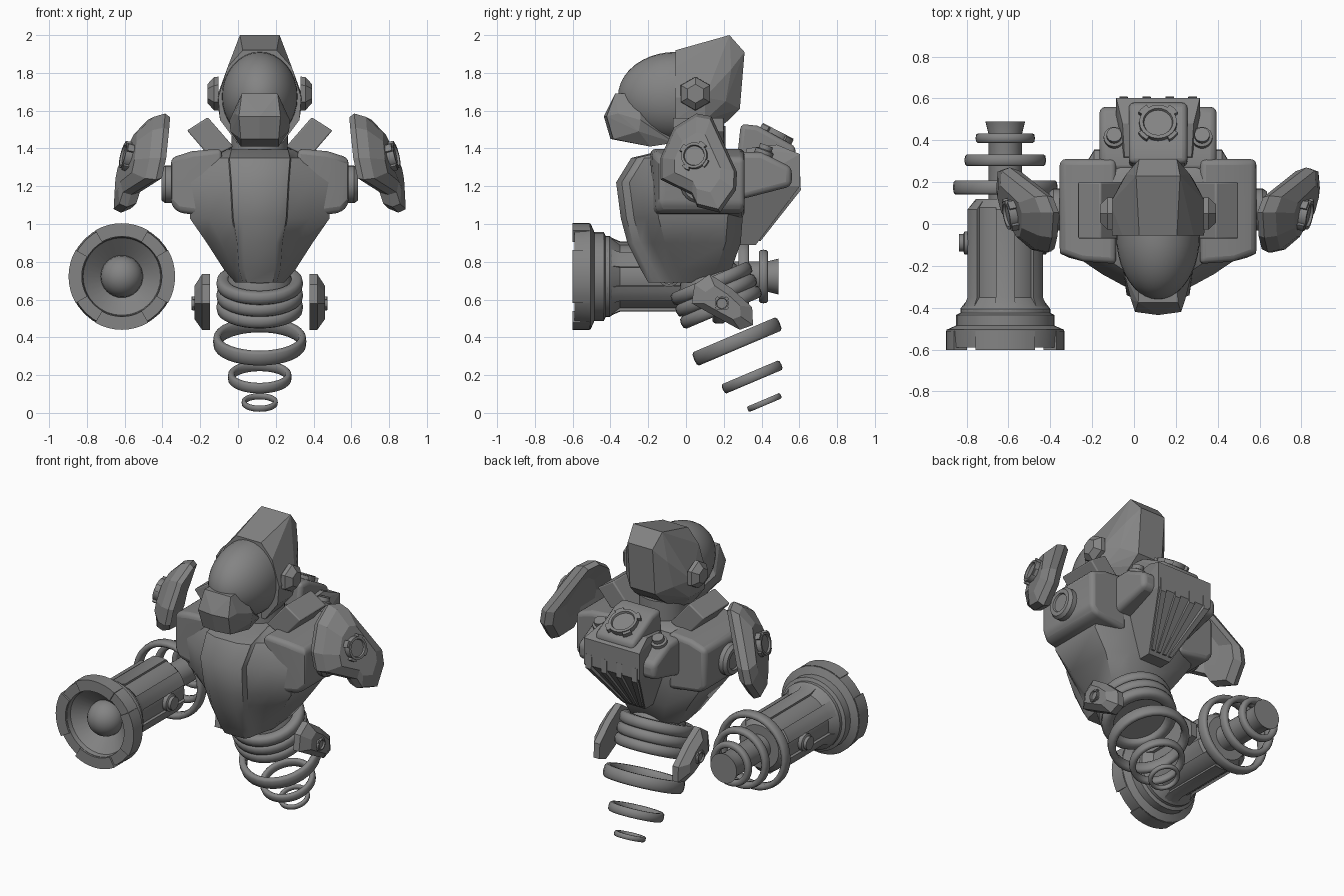
import bpy, bmesh, math
from mathutils import Vector

cube = bpy.data.objects.get("Cube")
if cube:
    bpy.data.objects.remove(cube)

CX = 0.115  # body centre line
GREY = (0.23, 0.23, 0.23, 1)
mat = bpy.data.materials.new("plain grey")
mat.use_nodes = True
mat.diffuse_color = GREY
mat.node_tree.nodes["Principled BSDF"].inputs["Base Color"].default_value = GREY


def finish(bm, name, smooth=35, bevel=0, x=CX):
    bmesh.ops.remove_doubles(bm, verts=bm.verts, dist=0.0005)
    bmesh.ops.recalc_face_normals(bm, faces=bm.faces)
    mesh = bpy.data.meshes.new(name)
    bm.to_mesh(mesh)
    bm.free()
    mesh.materials.append(mat)
    ob = bpy.data.objects.new(name, mesh)
    bpy.context.collection.objects.link(ob)
    ob.location.x = x
    if bevel:
        mod = ob.modifiers.new("rounding", 'BEVEL')
        mod.width, mod.segments, mod.limit_method = bevel, 3, 'ANGLE'
    if smooth:
        bpy.ops.object.select_all(action='DESELECT')
        ob.select_set(True)
        bpy.context.view_layer.objects.active = ob
        bpy.ops.object.shade_smooth_by_angle(angle=math.radians(smooth))


def hull(name, pts, both=False, s=1, **kw):
    """Convex armour block; both=True adds the mirrored points."""
    bm = bmesh.new()
    for x, y, z in pts:
        bm.verts.new((x * s, y, z))
        if both:
            bm.verts.new((-x, y, z))
    bmesh.ops.convex_hull(bm, input=bm.verts)
    bmesh.ops.delete(bm, geom=[v for v in bm.verts if not v.link_faces], context='VERTS')
    bmesh.ops.dissolve_limit(bm, angle_limit=0.03, verts=bm.verts, edges=bm.edges)
    finish(bm, name, **kw)


def loft(name, rings, **kw):
    """Skin between rings of equal point count, capped at both ends."""
    bm = bmesh.new()
    vs = [[bm.verts.new(p) for p in ring] for ring in rings]
    n = len(vs[0])
    for a, b in zip(vs, vs[1:]):
        for i in range(n):
            j = (i + 1) % n
            bm.faces.new((a[i], a[j], b[j], b[i]))
    bm.faces.new(vs[0])
    bm.faces.new(vs[-1])
    finish(bm, name, **kw)


def lathe(name, profile, loc, axis, seg=32, closed=False, sweep=None, scale=(1, 1, 1), **kw):
    """Turn (radius, height) points round an axis; sweep=(start, end) in degrees."""
    bm = bmesh.new()
    rot = Vector((0, 0, 1)).rotation_difference(Vector(axis).normalized()).to_matrix()
    a0, a1 = [math.radians(a) for a in (sweep or (0, 360))]
    count = seg + 1 if sweep else seg
    cols = []
    for i in range(count):
        a = a0 + (a1 - a0) * i / seg
        col = []
        for r, h in profile:
            p = rot @ Vector((r * math.cos(a), r * math.sin(a), h))
            col.append(bm.verts.new([p[k] * scale[k] + loc[k] for k in range(3)]))
        cols.append(col)
    n = len(profile)
    for i in range(seg):
        a, b = cols[i], cols[(i + 1) % count]
        for j in range(n if closed else n - 1):
            k = (j + 1) % n
            bm.faces.new((a[j], b[j], b[k], a[k]))
    if sweep:
        bm.faces.new(cols[0])
        bm.faces.new(cols[-1])
    elif not closed:
        for j in (0, -1):
            if profile[j][0] > 0.001:
                bm.faces.new([c[j] for c in cols])
    finish(bm, name, **kw)


def band(name, loc, axis, R, half_w, half_h, **kw):
    """Ring with a rounded tube section."""
    prof = []
    for i in range(10):
        c, s = math.cos(i * math.tau / 10), math.sin(i * math.tau / 10)
        prof.append((R - half_w + half_w * math.copysign(abs(c) ** 0.7, c),
                     half_h * math.copysign(abs(s) ** 0.7, s)))
    lathe(name, prof, loc, axis, closed=True, smooth=60, **kw)


def badge(name, loc, normal, r):
    """Round boss with a recessed centre and four lugs."""
    lathe(name, [(r, -0.02), (r, 0.02), (r * .8, 0.02), (r * .75, 0.008), (0, 0.008)],
          loc, normal, seg=20)
    lug = [(r * .95, -0.02), (r * 1.2, -0.02), (r * 1.2, 0.015), (r * .95, 0.015)]
    for i in range(4):
        lathe(name + "_lug", lug, loc, normal, seg=3, closed=True,
              sweep=(i * 90 + 30, i * 90 + 60))


# Head: faceted helmet, smooth visor, muzzle, neck
hull("helmet", [
    (.09, -.055, 1.92), (.17, -.055, 1.83), (.22, -.055, 1.67), (.21, -.055, 1.55),
    (.12, -.055, 1.43), (.16, .1, 1.84), (.228, .1, 1.67), (.21, .1, 1.55), (.11, .05, 1.42),
    (.105, .23, 2.0), (.09, .31, 1.91), (.15, .24, 1.82), (.09, .285, 1.61),
    (.17, .21, 1.65), (.1, .22, 1.545)], both=True, smooth=0)
dome = [(.2 * math.cos(t * math.pi / 20), .305 * math.sin(t * math.pi / 20)) for t in range(11)]
lathe("visor", [(.2, -.05)] + dome, (0, -.055, 1.675), (0, -1, 0), scale=(1, 1, 1.18), smooth=60)
hull("muzzle", [
    (.095, -.375, 1.69), (.09, -.25, 1.69), (.11, -.42, 1.57), (.13, -.36, 1.585),
    (.16, -.24, 1.55), (.155, -.25, 1.49), (.1, -.385, 1.45), (.1, -.19, 1.41),
    (.08, -.06, 1.43), (0, -.435, 1.57), (0, -.4, 1.45)], both=True, smooth=0)
lathe("neck", [(.15, 0), (.15, .2)], (0, .06, 1.32), (0, 0, 1))

# Torso: rings with a raised keel, narrowing to the waist
rings = []
for z, hw, k, j, yf, yb in [
        (.69, .13, .07, .09, -.2, .18), (.76, .19, .08, .11, -.24, .24),
        (.9, .28, .085, .12, -.31, .29), (1.03, .37, .085, .14, -.345, .3),
        (1.22, .37, .085, .15, -.37, .32), (1.35, .35, .08, .16, -.29, .3),
        (1.395, .27, .08, .15, -.1, .25)]:
    half = [(k, yf), (j, yf + .03), (j + .006, yf + .07), (max(j + .02, hw * .72), yf + .13),
            (hw, yf + .2), (hw, yb - .08), (hw * .6, yb)]
    rings.append([(x, y, z) for x, y in half] + [(-x, y, z) for x, y in reversed(half)])
loft("torso", rings, smooth=40)

# Backpack: sloped top box, wedge, ribs
hull("backpack_box", [(.14, .29, 1.53), (.14, .38, 1.52), (.14, .58, 1.41), (.14, .58, 1.3),
                      (.14, .26, 1.25)], both=True, bevel=.025)
hull("backpack_wedge", [(.16, .32, 1.4), (.17, .48, 1.42), (.2, .603, 1.37), (.2, .603, 1.2),
                        (.2, .3, 1.2), (.08, .27, .89), (.08, .37, .89)], both=True, smooth=0)
for top, low in ((.165, .065), (.055, .022)):
    for s in (1, -1):
        hull("backpack_rib", [(top + d, y, z) for d in (-.02, .02)
                              for y, z in ((.5, 1.25), (.604, 1.27), (.608, 1.18))]
             + [(low + d, y, .91) for d in (-.012, .012) for y in (.3, .395)], s=s, smooth=0)
badge("backpack_badge", (0, .48, 1.475), (0, .46, .89), .09)

# Side outlines (y, z) of the arm and hip plates
PAD = [(.055, 1.585), (.135, 1.57), (.27, 1.275), (.265, 1.18), (.18, 1.06),
       (.06, 1.09), (.03, 1.155), (-.135, 1.235), (-.135, 1.35), (-.065, 1.51)]
HIP = [(.125, .735), (.24, .66), (.35, .56), (.355, .465), (.285, .44),
       (.165, .505), (.03, .58), (.045, .68)]


def plate(name, outline, c, s, x0, layers, tilt=0, bend=0):
    """Armour plate from scaled copies of a side outline, curling in at top and front."""
    out = []
    for dx, k in layers:
        ring = []
        for y, z in outline:
            dy, dz = (y - c[0]) * k, (z - c[1]) * k
            curl = bend * (min(dy, 0) ** 2 * 1.6 + max(dz, 0) ** 2)
            ring.append((s * (x0 + dx + tilt * (dy - dz) - curl), c[0] + dy, c[1] + dz))
        out.append(ring)
    loft(name, out, smooth=0)


# Paired parts
for s, side in ((1, "left"), (-1, "right")):
    lathe(side + "_ear", [(.09, 0), (.088, .025), (.05, .06), (0, .06)],
          (s * .217, .05, 1.69), (s, 0, 0), seg=6, smooth=0)
    hull(side + "_collar", [(x, y, z) for x, z in ((.275, 1.565), (.385, 1.495), (.26, 1.35),
         (.14, 1.41)) for y in (-.07, .2)], s=s, bevel=.008)
    hull(side + "_shoulder", [(x, y, z) for x, z, front in ((.2, 1.4, -.19), (.36, 1.385, -.18),
         (.47, 1.35, -.14), (.47, 1.1, -.14), (.43, 1.06, -.16), (.2, 1.03, -.19))
         for y in (front, .31)], s=s, bevel=.06, smooth=60)
    lathe(side + "_arm_stub", [(.1, 0), (.1, .07), (.085, .09), (.06, .09), (.055, .08), (0, .08)],
          (s * .43, .07, 1.21), (s, 0, 0), seg=24)
    plate(side + "_pauldron", PAD, (.05, 1.33), s, .65,
          ((-.045, .5), (-.045, .92), (0, 1), (.045, .93), (.068, .6)), tilt=.21, bend=1.5)
    badge(side + "_pauldron_badge", (s * .706, .045, 1.36), (s, -.2, .24), .07)
    plate(side + "_hip_pad", HIP, (.19, .58), s, .275, ((-.012, 1), (.03, 1), (.07, .6)))
    badge(side + "_hip_badge", (s * .34, .19, .58), (s, 0, 0), .036)
    hull(side + "_pack_pod", [(x, y, z) for x in (.1, .28) for y, z in
         ((.25, 1.38), (.4, 1.38), (.56, 1.3), (.56, 1.2), (.25, 1.12))], s=s, bevel=.03, smooth=60)
    lathe(side + "_pack_knob", [(.05, -.03), (.05, .02), (.036, .025), (.036, .05), (0, .05)],
          (s * .21, .41, 1.37), (0, .35, .94), seg=20)

# Waist coils and floating rings below, all tilted the same way
TILT = (0, -.39, .92)
for y, z in ((.135, .685), (.16, .622), (.185, .56)):
    band("waist_coil", (0, y, z), TILT, .23, .035, .035)
lathe("waist_core", [(.17, 0), (.185, .13), (.15, .2)], (0, .185, .56), TILT)
for name, y, z, R, w, h in (("large_ring", .27, .378, .247, .022, .04),
                            ("middle_ring", .35, .19, .169, .018, .028),
                            ("small_ring", .415, .055, .096, .012, .016)):
    band(name, (0, y, z), TILT, R, w, h)

# Arm cannon, pointing forward
GX, GZ = -.615, .722
AIM = (0, 1, 0)
lathe("cannon", [
    (0, -.47), (.1, -.47), (.205, -.56), (.21, -.59), (.272, -.59), (.28, -.505), (.235, -.485),
    (.235, -.435), (.215, -.425), (.215, -.405), (.172, -.35), (.172, .08), (.14, .12), (.08, .12),
    (.08, .43), (.095, .49), (0, .49)], (0, 0, GZ), AIM, x=GX, smooth=25)
lathe("cannon_ball", [(.112 * math.sin(t * math.pi / 12), -.112 * math.cos(t * math.pi / 12))
                      for t in range(13)], (0, -.485, GZ), AIM, x=GX, smooth=60)
for i in range(4):
    lathe("cannon_lug", [(.212, -.602), (.282, -.602), (.282, -.51), (.212, -.53)],
          (0, 0, GZ), AIM, seg=8, closed=True, sweep=(i * 90 - 30, i * 90 + 30), x=GX)
for i in range(6):
    a = i * 60 + 30
    lathe("cannon_rib", [(.16, -.4), (.215, -.415), (.187, -.35), (.187, .07), (.15, .11)],
          (0, 0, GZ), AIM, seg=3, closed=True, sweep=(a - 14, a + 14), x=GX, smooth=25)
for s in (1, -1):
    lathe("cannon_knob", [(.055, .15), (.055, .195), (.042, .2), (.042, .22), (0, .22)],
          (0, -.09, GZ), (s, 0, 0), seg=20, x=GX)
for y, R, h in ((.175, .25, .035), (.305, .195, .029), (.41, .142, .024)):
    band("cannon_ring", (0, y, GZ), AIM, R, .02, h, x=GX)
